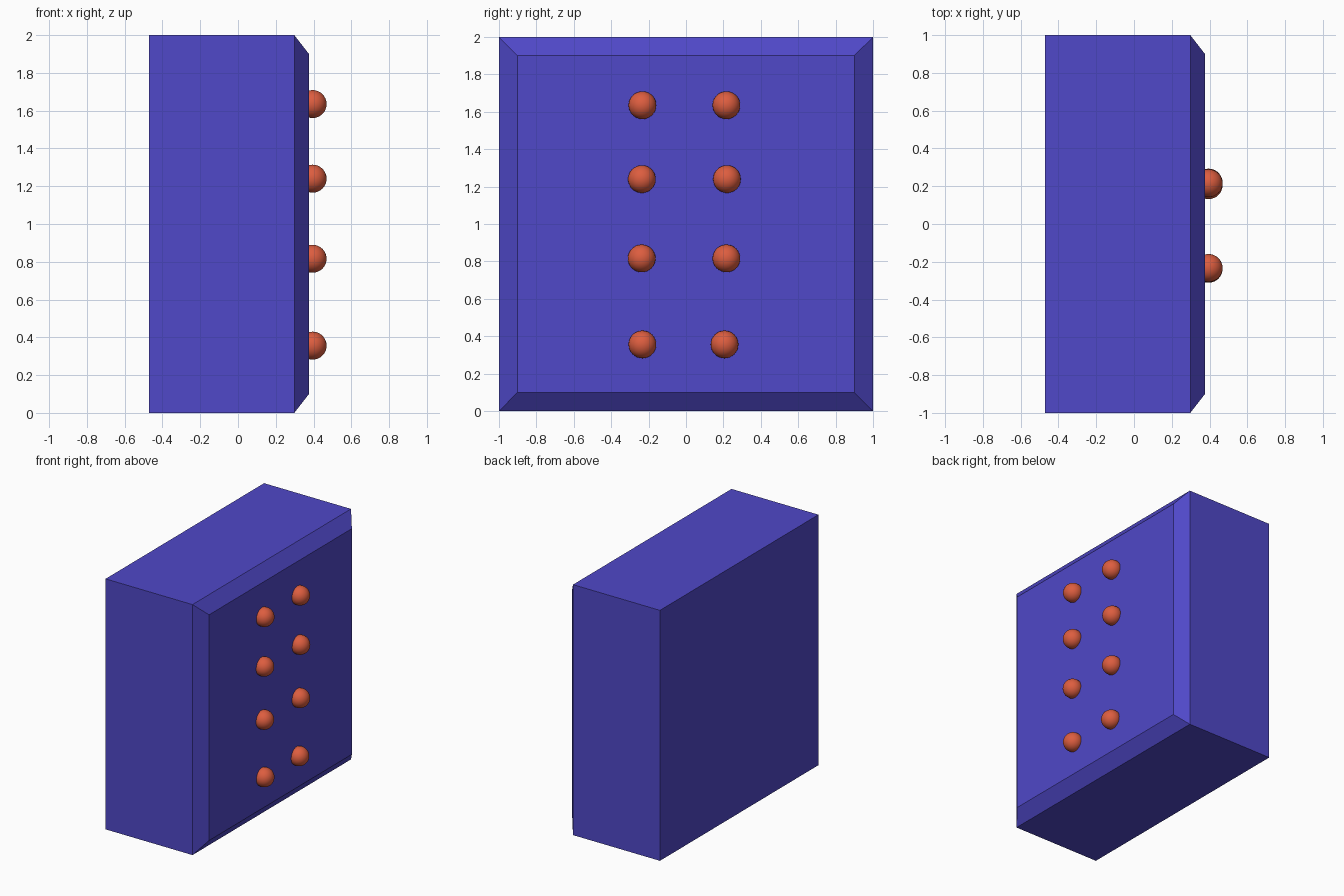
import bpy, bmesh

if "Cube" in bpy.data.objects:
    bpy.data.objects.remove(bpy.data.objects["Cube"])

def material(name, color):
    m = bpy.data.materials.new(name)
    m.diffuse_color = color
    m.use_nodes = True
    m.node_tree.nodes["Principled BSDF"].inputs["Base Color"].default_value = m.diffuse_color
    return m

def add_object(name, bm, mat):
    mesh = bpy.data.meshes.new(name)
    bm.to_mesh(mesh)
    bm.free()
    mesh.materials.append(mat)
    obj = bpy.data.objects.new(name, mesh)
    bpy.context.collection.objects.link(obj)
    return obj

blue = material("blue", (0.08, 0.065, 0.58, 1))
orange = material("orange", (0.72, 0.11, 0.05, 1))

# Block with a chamfered raised panel on its right face
X_BACK, X_EDGE, X_PANEL = -0.47, 0.298, 0.375
bm = bmesh.new()
bmesh.ops.create_cube(bm, size=2)
for v in bm.verts:
    v.co.x = X_EDGE if v.co.x > 0 else X_BACK
    v.co.z += 1
bm.normal_update()
panel = max(bm.faces, key=lambda f: f.normal.x)
bmesh.ops.inset_region(bm, faces=[panel], thickness=0.14)
for v in panel.verts:
    v.co.x = X_PANEL
bmesh.ops.recalc_face_normals(bm, faces=bm.faces)
add_object("block", bm, blue)

# Two columns of round studs, slightly uneven
rows = [(1.635, -0.233, 0.216), (1.24, -0.236, 0.219),
        (0.816, -0.237, 0.216), (0.356, -0.233, 0.206)]
for i, (z, *ys) in enumerate(rows, 1):
    for side, y in zip(("left", "right"), ys):
        bm = bmesh.new()
        bmesh.ops.create_uvsphere(bm, u_segments=32, v_segments=16, radius=0.074)
        for f in bm.faces:
            f.smooth = True
        add_object(f"stud_{side}_{i}", bm, orange).location = (0.395, y, z)
